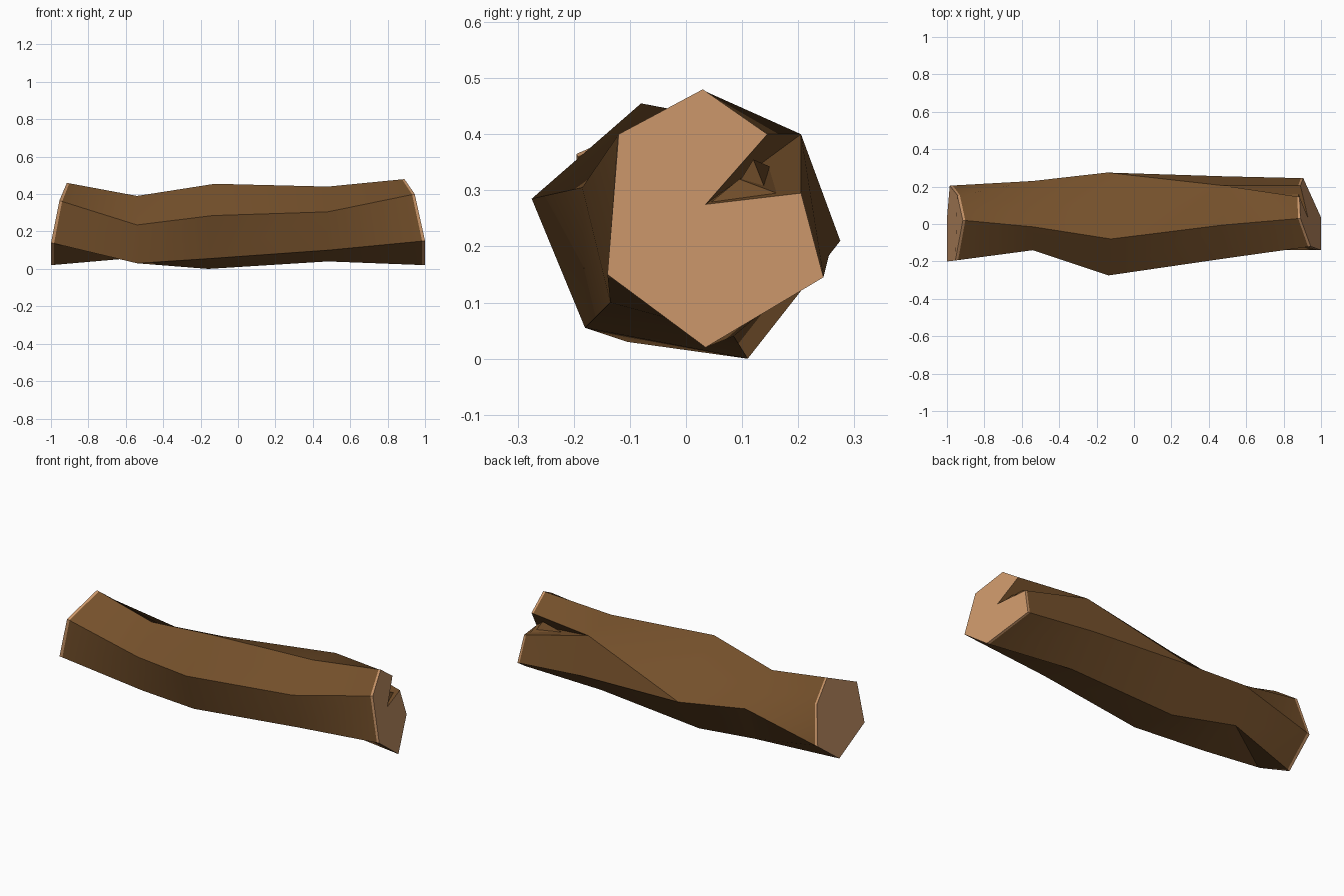
import bpy, bmesh
from math import radians
from mathutils import Vector

if "Cube" in bpy.data.objects:
    bpy.data.objects.remove(bpy.data.objects["Cube"])


def material(name, color):
    m = bpy.data.materials.new(name)
    m.diffuse_color = color
    m.use_nodes = True
    m.node_tree.nodes["Principled BSDF"].inputs["Base Color"].default_value = m.diffuse_color
    return m


bark = material("bark", (0.175, 0.08, 0.024, 1))
wood = material("cut_wood", (0.58, 0.30, 0.14, 1))


def finish(bm, name):
    bmesh.ops.recalc_face_normals(bm, faces=bm.faces[:])
    me = bpy.data.meshes.new(name)
    bm.to_mesh(me)
    bm.free()
    me.materials.append(bark)
    me.materials.append(wood)
    ob = bpy.data.objects.new(name, me)
    bpy.context.collection.objects.link(ob)
    bpy.ops.object.select_all(action='DESELECT')
    ob.select_set(True)
    bpy.context.view_layer.objects.active = ob
    bpy.ops.object.shade_smooth_by_angle(angle=radians(30))


# outlines along the trunk: top, back-top, back, bottom, front, front-top
left = [(-.915, .02, .46), (-.945, .155, .365), (-.985, .205, .15),
        (-1, .03, .02), (-1, -.20, .14), (-.955, -.195, .365)]
middle = [
    (-.54, 0, [(-.015, .39), (.105, .315), (.23, .26), (.155, .06), (-.105, .03), (-.14, .235)]),
    (-.16, .08, [(-.08, .455), (.133, .35), (.275, .21), (.11, .0), (-.18, .055), (-.275, .285)]),
    (.48, 0, [(-.005, .44), (.205, .40), (.255, .185), (.085, .04), (-.135, .10), (-.185, .305)]),
]
# right end: the back-top corner is split open into a notch
right = [(.89, .03, .48), (.885, .145, .40), (.93, .035, .275), (.89, .205, .295),
         (.905, .245, .145), (1, .035, .02), (1, -.14, .15), (.945, -.12, .40)]
split = [0, 1, 1, 1, 2, 3, 4, 5]

left = [Vector(p) for p in left]
right = [Vector(p) for p in right]
body = [[Vector((x + k * z, y, z)) for y, z in ring] for x, k, ring in middle]

# trunk
bm = bmesh.new()


def add(points):
    return [bm.verts.new(p) for p in points]


def bridge(a, b, mat, cut_ab=(), cut_ba=()):
    """Join two rings; listed sides get a set diagonal a[i]-b[j] or a[j]-b[i]."""
    n = len(a)
    for i in range(n):
        j = (i + 1) % n
        if i in cut_ab:
            faces = [(a[i], a[j], b[j]), (a[i], b[j], b[i])]
        elif i in cut_ba:
            faces = [(a[i], a[j], b[i]), (a[j], b[j], b[i])]
        else:
            faces = [(a[i], a[j], b[j], b[i])]
        for f in faces:
            bm.faces.new(f).material_index = mat


cap_l = add(left)
rim_l = add(p.lerp(q, .035) for p, q in zip(left, body[0]))
rings = [add(r) for r in body]
rim_r = add(p.lerp(body[2][k], .03) for p, k in zip(right, split))
cap_r = add(right)

bm.faces.new(cap_l).material_index = 1
bm.faces.new(cap_r).material_index = 1
bridge(cap_l, rim_l, 1)
bridge(rim_l, rings[0], 0, cut_ba=(3,))
bridge(rings[0], rings[1], 0, cut_ba=(3,))
bridge(rings[1], rings[2], 0, cut_ba=(1,))
bridge(rim_r, cap_r, 1)
for f in [f for f in bm.faces if rim_r[2] in f.verts]:
    f.material_index = 0
for i in range(8):
    j = (i + 1) % 8
    a, b = rings[2][split[i]], rings[2][split[j]]
    if i == 0:      # side that runs along the notch
        bm.faces.new((a, rim_r[i], b))
        bm.faces.new((b, rim_r[i], rim_r[j]))
    else:
        bm.faces.new([a, rim_r[i], rim_r[j]] + ([b] if b is not a else []))
finish(bm, "log_trunk")

# splinters inside the notch
for n, pts in enumerate((
        [(.92, .04, .275), (.88, .175, .29), (.88, .095, .32), (.62, .17, .35)],
        [(.88, .095, .315), (.83, .12, .355), (.86, .14, .305), (.66, .155, .34)])):
    bm = bmesh.new()
    s = add(pts)
    for t in ((0, 1, 2), (0, 1, 3), (1, 2, 3), (0, 2, 3)):
        bm.faces.new([s[k] for k in t])
    finish(bm, f"notch_splinter_{n + 1}")
